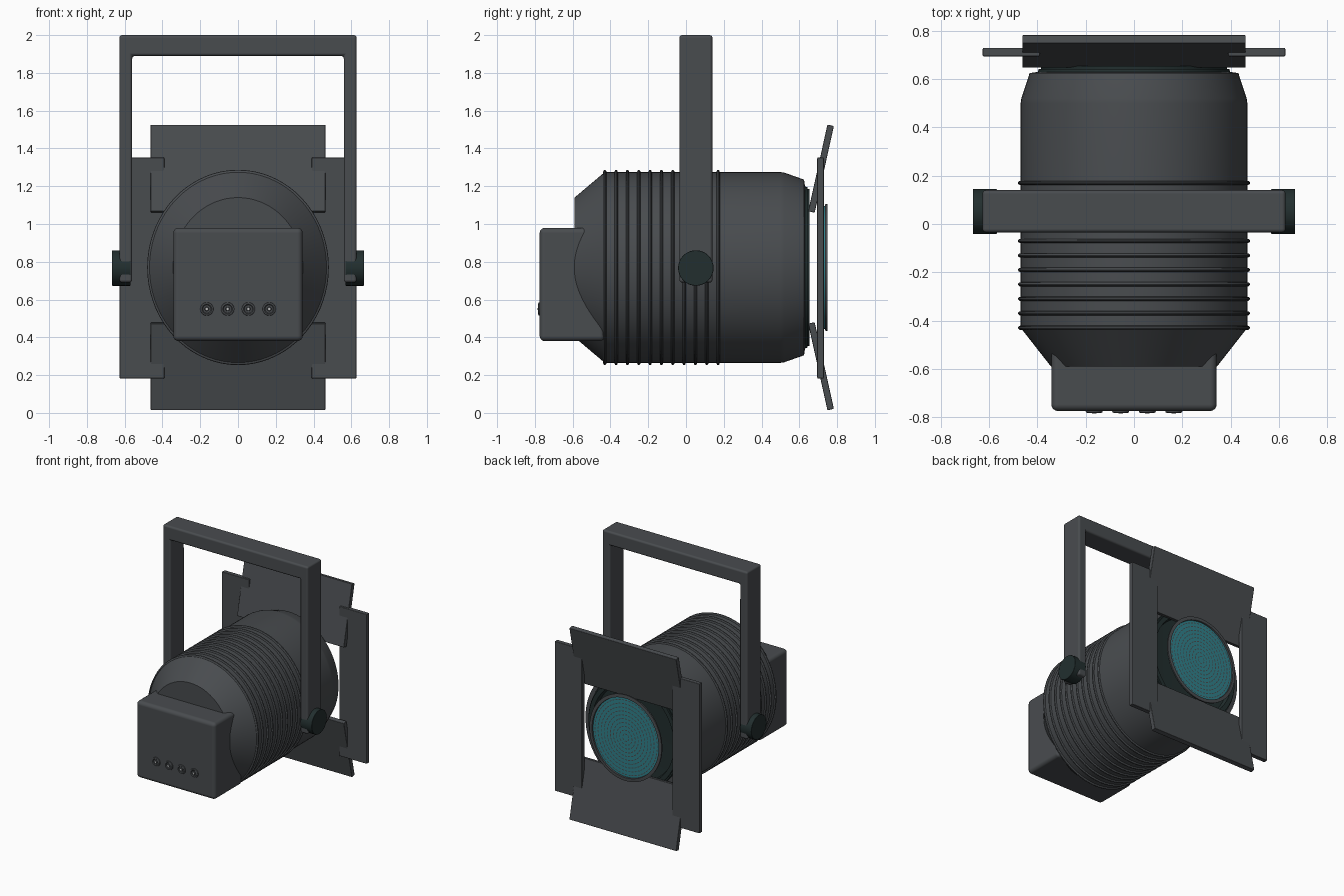
import bpy, bmesh, math
from mathutils import Matrix

if "Cube" in bpy.data.objects:
    bpy.data.objects.remove(bpy.data.objects["Cube"])

CZ = 0.77      # height of the lamp axis
SX = 0.93      # the can is slightly narrower than tall


def material(name, rgb):
    m = bpy.data.materials.new(name)
    m.diffuse_color = (*rgb, 1)
    m.use_nodes = True
    m.node_tree.nodes["Principled BSDF"].inputs["Base Color"].default_value = m.diffuse_color
    return m


GREY = material("charcoal grey", (0.066, 0.072, 0.078))
DARK = material("dark green black", (0.016, 0.028, 0.028))
TEAL = material("teal glass", (0.03, 0.22, 0.26))
PALE = material("pale grey", (0.5, 0.5, 0.5))


def finish(bm, name, mat, bevel=0, segs=2):
    bmesh.ops.remove_doubles(bm, verts=bm.verts, dist=1e-5)
    bmesh.ops.recalc_face_normals(bm, faces=bm.faces)
    for f in bm.faces:
        f.smooth = True
    me = bpy.data.meshes.new(name)
    bm.to_mesh(me)
    bm.free()
    me.materials.append(mat)
    ob = bpy.data.objects.new(name, me)
    bpy.context.collection.objects.link(ob)
    if bevel:
        b = ob.modifiers.new("bevel", 'BEVEL')
        b.width, b.segments = bevel, segs
        b.limit_method = 'ANGLE'
        b.harden_normals = True
    me.set_sharp_from_angle(angle=math.radians(30))
    return ob


def lathe(bm, profile, n=72, sx=SX, closed=False):
    """Spin (radius, y) points about the lamp axis."""
    rings = [[bm.verts.new((sx * r * math.cos(2 * math.pi * i / n), y,
                            CZ + r * math.sin(2 * math.pi * i / n)))
              for i in range(n)] for r, y in profile]
    pairs = list(zip(rings, rings[1:]))
    if closed:
        pairs.append((rings[-1], rings[0]))
    for a, b in pairs:
        for i in range(n):
            j = (i + 1) % n
            bm.faces.new((a[i], a[j], b[j], b[i]))


def turned(name, profile, mat, **kw):
    bm = bmesh.new()
    lathe(bm, profile, **kw)
    return finish(bm, name, mat)


def box(name, size, loc, mat, bevel=0, tilt=0, segs=2):
    bm = bmesh.new()
    bmesh.ops.create_cube(bm, size=1, matrix=Matrix.Translation(loc)
                          @ Matrix.Rotation(tilt, 4, 'X') @ Matrix.Diagonal((*size, 1)))
    return finish(bm, name, mat, bevel, segs)


# Lamp can with tapered ends
turned("lamp_can", [(0, -0.59), (0.37, -0.59), (0.505, -0.43), (0.505, 0.50),
                    (0.502, 0.52), (0.465, 0.625), (0.43, 0.63)], GREY)
turned("front_rim", [(0.43, 0.625), (0.425, 0.642), (0.415, 0.642), (0.415, 0.655),
                     (0.38, 0.655), (0.37, 0.62), (0, 0.60)], DARK)

# Cooling ribs
bm = bmesh.new()
for k in range(11):
    y = -0.43 + 0.06 * k
    lathe(bm, [(0.504 + 0.013 * math.sin(math.pi * t / 6),
                y - 0.009 * math.cos(math.pi * t / 6)) for t in range(7)])
finish(bm, "cooling_ribs", GREY)

# Rear housing
box("rear_housing", (0.685, 0.345, 0.60), (0, -0.6025, 0.68), GREY, 0.028, segs=4)

# Row of four sockets on the housing
sockets, pins = bmesh.new(), bmesh.new()
for x in (-0.165, -0.055, 0.055, 0.165):
    for bmx, prof in ((sockets, [(0.036, -0.773), (0.034, -0.781), (0.026, -0.783),
                                 (0.021, -0.778), (0.012, -0.778), (0.010, -0.784),
                                 (0.006, -0.785)]),
                      (pins, [(0.006, -0.785), (0, -0.785)])):
        start = len(bmx.verts)
        lathe(bmx, prof, n=16, sx=1)
        bmx.verts.ensure_lookup_table()
        for v in bmx.verts[start:]:
            v.co.x += x
            v.co.z += 0.55 - CZ
finish(sockets, "sockets", GREY)
finish(pins, "socket_pins", PALE)

# Hanging yoke: U outline extruded along y
outline = [(-0.628, 0.69), (-0.56, 0.69), (-0.56, 1.89), (0.56, 1.89),
           (0.56, 0.69), (0.628, 0.69), (0.628, 2.0), (-0.628, 2.0)]
bm = bmesh.new()
face = bm.faces.new([bm.verts.new((x, -0.035, z)) for x, z in outline])
ext = bmesh.ops.extrude_face_region(bm, geom=[face])
for v in ext["geom"]:
    if isinstance(v, bmesh.types.BMVert):
        v.co.y = 0.14
finish(bm, "yoke", GREY, 0.015, 3)

# Side knobs and side barn doors
for s, side in ((-1, "left"), (1, "right")):
    bm = bmesh.new()
    bmesh.ops.create_cone(bm, cap_ends=True, segments=32, radius1=0.094, radius2=0.094,
                          depth=0.10, matrix=Matrix.Translation((s * 0.618, 0.052, 0.767))
                          @ Matrix.Rotation(math.pi / 2, 4, 'Y'))
    finish(bm, side + "_knob", DARK, 0.004)
    box(side + "_barn_door", (0.237, 0.035, 1.17), (s * 0.5085, 0.712, 0.767), GREY, 0.005)

# Upper and lower barn doors, splayed outward
for s, side in ((1, "upper"), (-1, "lower")):
    box(side + "_barn_door", (0.925, 0.035, 0.47), (0, 0.715, CZ + s * 0.523),
        GREY, 0.004, tilt=-s * math.radians(12.5))

# Glass lens with retaining ring
turned("lens", [(0, 0.726), (0.325, 0.726), (0.325, 0.738), (0, 0.743)], TEAL)
turned("lens_ring", [(0.308, 0.735), (0.334, 0.735), (0.336, 0.748), (0.310, 0.750)],
       GREY, closed=True)

# Concentric rows of short grooves on the glass
bm = bmesh.new()
for k in range(1, 11):
    r, n = 0.029 * k, 6 * k
    y = 0.743 - 0.005 * r / 0.325 + 0.0015
    for i in range(n):
        a = 2 * math.pi * (i + 0.5 * (k % 2)) / n
        h = 0.33 * 2 * math.pi / n
        bm.faces.new([bm.verts.new((SX * q * math.cos(t), y, CZ + q * math.sin(t)))
                      for q, t in ((r - .0035, a - h), (r - .0035, a + h),
                                   (r + .0035, a + h), (r + .0035, a - h))])
for f in bm.faces:
    f.normal_update()
finish(bm, "lens_grooves", GREY)
